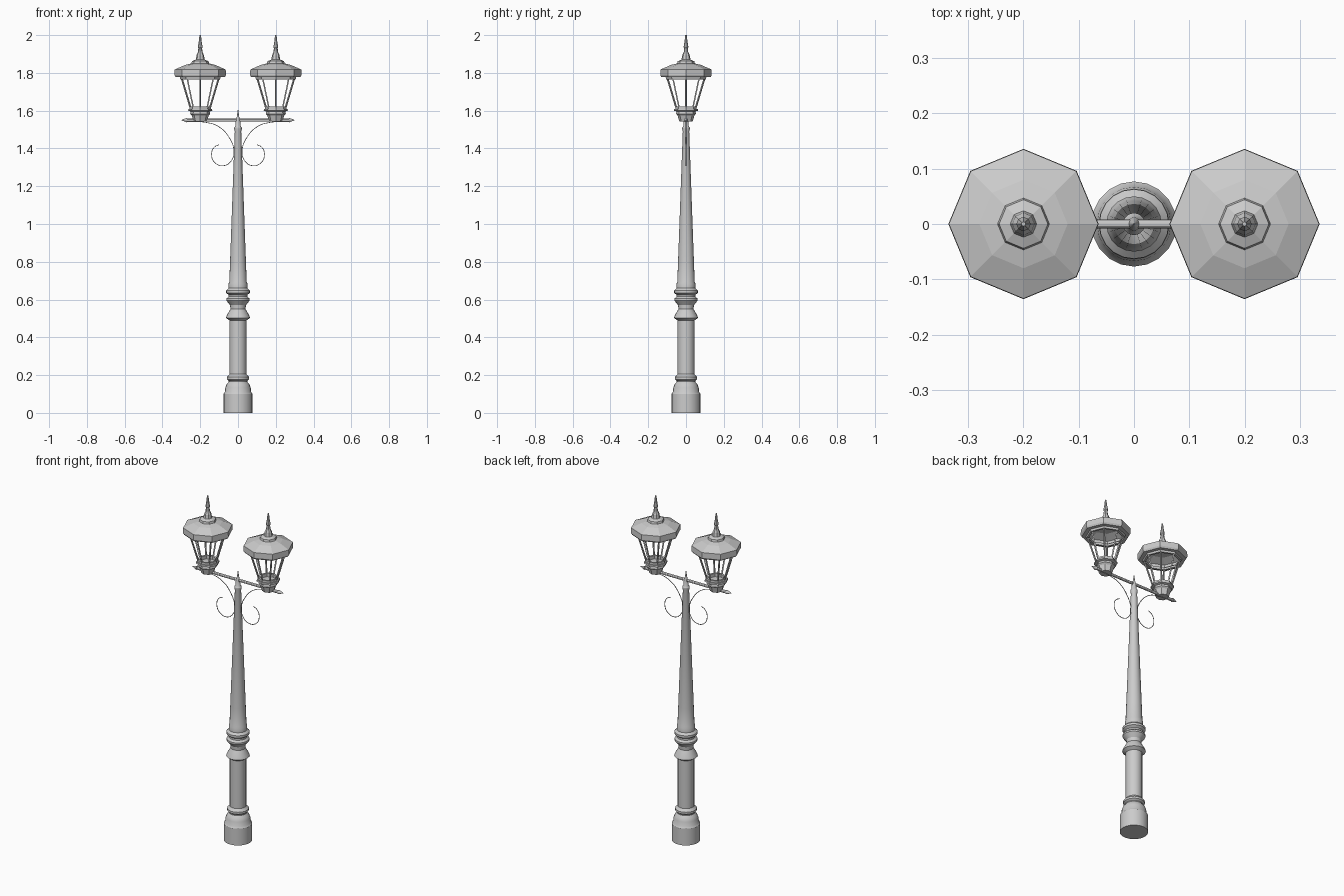
import bpy, bmesh, math
from mathutils import Vector

if "Cube" in bpy.data.objects:
    bpy.data.objects.remove(bpy.data.objects["Cube"])


def finish(name, bm, smooth=False):
    bmesh.ops.remove_doubles(bm, verts=bm.verts, dist=1e-5)
    bmesh.ops.recalc_face_normals(bm, faces=bm.faces)
    me = bpy.data.meshes.new(name)
    bm.to_mesh(me)
    bm.free()
    ob = bpy.data.objects.new(name, me)
    bpy.context.collection.objects.link(ob)
    if smooth:
        bpy.ops.object.select_all(action='DESELECT')
        ob.select_set(True)
        bpy.context.view_layer.objects.active = ob
        bpy.ops.object.shade_smooth_by_angle(angle=math.radians(30))
    return ob


def lathe(name, profile, sides, x=0.0, closed=False, smooth=False):
    """Revolve (radius, z) points around a vertical axis at x."""
    bm = bmesh.new()
    rings = []
    for r, z in profile:
        rings.append([bm.verts.new((x + r * math.cos(2 * math.pi * i / sides),
                                    r * math.sin(2 * math.pi * i / sides), z)) for i in range(sides)])
    if closed:
        rings.append(rings[0])
    for a, b in zip(rings, rings[1:]):
        for i in range(sides):
            j = (i + 1) % sides
            bm.faces.new((a[i], a[j], b[j], b[i]))
    return finish(name, bm, smooth)


def add_rod(bm, a, b, r1, r2, sides):
    a, b = Vector(a), Vector(b)
    d = b - a
    m = d.to_track_quat('Z', 'Y').to_matrix().to_4x4()
    m.translation = (a + b) / 2
    bmesh.ops.create_cone(bm, cap_ends=True, segments=sides, radius1=r1, radius2=r2,
                          depth=d.length, matrix=m)


# Turned pole with base, collars, tapering shaft and spike
lathe("pole", [(0, 0), (0.077, 0), (0.077, 0.10), (0.07, 0.11), (0.067, 0.135), (0.06, 0.152),
               (0.049, 0.165), (0.049, 0.17), (0.059, 0.178), (0.059, 0.19), (0.049, 0.2),
               (0.045, 0.205), (0.045, 0.49), (0.064, 0.503), (0.06, 0.515), (0.04, 0.55),
               (0.042, 0.57), (0.062, 0.595), (0.062, 0.605), (0.05, 0.615), (0.05, 0.625),
               (0.063, 0.635), (0.063, 0.648), (0.05, 0.66), (0.05, 0.685), (0.046, 0.695),
               (0.042, 0.80), (0.017, 1.49), (0.02, 1.50), (0.02, 1.51), (0.014, 1.52),
               (0.012, 1.545), (0.006, 1.57), (0.001, 1.605), (0, 1.605)], 20, smooth=True)

# Crossbar with arrow tips
bm = bmesh.new()
add_rod(bm, (-0.275, 0, 1.55), (0.275, 0, 1.55), 0.008, 0.008, 12)
for s in (-1, 1):
    add_rod(bm, (s * 0.27, 0, 1.55), (s * 0.3, 0, 1.55), 0.012, 0.001, 12)
finish("crossbar", bm, True)

for side, s in (("left", -1), ("right", 1)):
    x = s * 0.2
    # Roof shell with finial, hollow underneath
    lathe(side + "_lantern_roof",
          [(0, 2.0), (0.004, 2.0), (0.008, 1.965), (0.013, 1.935), (0.01, 1.93), (0.012, 1.91),
           (0.02, 1.893), (0.021, 1.885), (0.024, 1.87), (0.044, 1.862), (0.047, 1.85),
           (0.08, 1.842), (0.135, 1.818), (0.136, 1.787), (0.13, 1.777), (0.1, 1.777),
           (0.1, 1.785), (0.125, 1.79), (0.123, 1.812), (0.075, 1.832), (0, 1.84)], 8, x)
    # Upper and lower frames
    lathe(side + "_lantern_upper_frame",
          [(0.108, 1.778), (0.105, 1.766), (0.093, 1.766), (0.093, 1.778)], 8, x, True)
    lathe(side + "_lantern_lower_frame",
          [(0.056, 1.622), (0.056, 1.608), (0.044, 1.608), (0.044, 1.622)], 8, x, True)
    # Cup under the cage
    lathe(side + "_lantern_cup",
          [(0, 1.602), (0.045, 1.602), (0.045, 1.61), (0.063, 1.61), (0.064, 1.6),
           (0.05, 1.596), (0.053, 1.583), (0.045, 1.575), (0.035, 1.542), (0, 1.542)], 8, x)
    # Cage bars
    bm = bmesh.new()
    for i in range(8):
        c, n = math.cos(i * math.pi / 4), math.sin(i * math.pi / 4)
        add_rod(bm, (x + 0.05 * c, 0.05 * n, 1.61), (x + 0.099 * c, 0.099 * n, 1.775), 0.005, 0.005, 4)
    finish(side + "_lantern_bars", bm)

    # Thin scroll bracket
    cu = bpy.data.curves.new(side + "_scroll", 'CURVE')
    cu.dimensions = '3D'
    cu.bevel_depth = 0.002
    cu.bevel_resolution = 1
    cu.resolution_u = 6
    pts = [(0.27, 1.541), (0.17, 1.538), (0.10, 1.514), (0.045, 1.455), (0.022, 1.39), (0.033, 1.338),
           (0.075, 1.309), (0.123, 1.325), (0.14, 1.37), (0.127, 1.405), (0.102, 1.42)]
    sp = cu.splines.new('BEZIER')
    sp.bezier_points.add(len(pts) - 1)
    for p, (px, pz) in zip(sp.bezier_points, pts):
        p.co = (s * px, 0, pz)
        p.handle_left_type = p.handle_right_type = 'AUTO'
    bpy.context.collection.objects.link(bpy.data.objects.new(side + "_scroll", cu))
